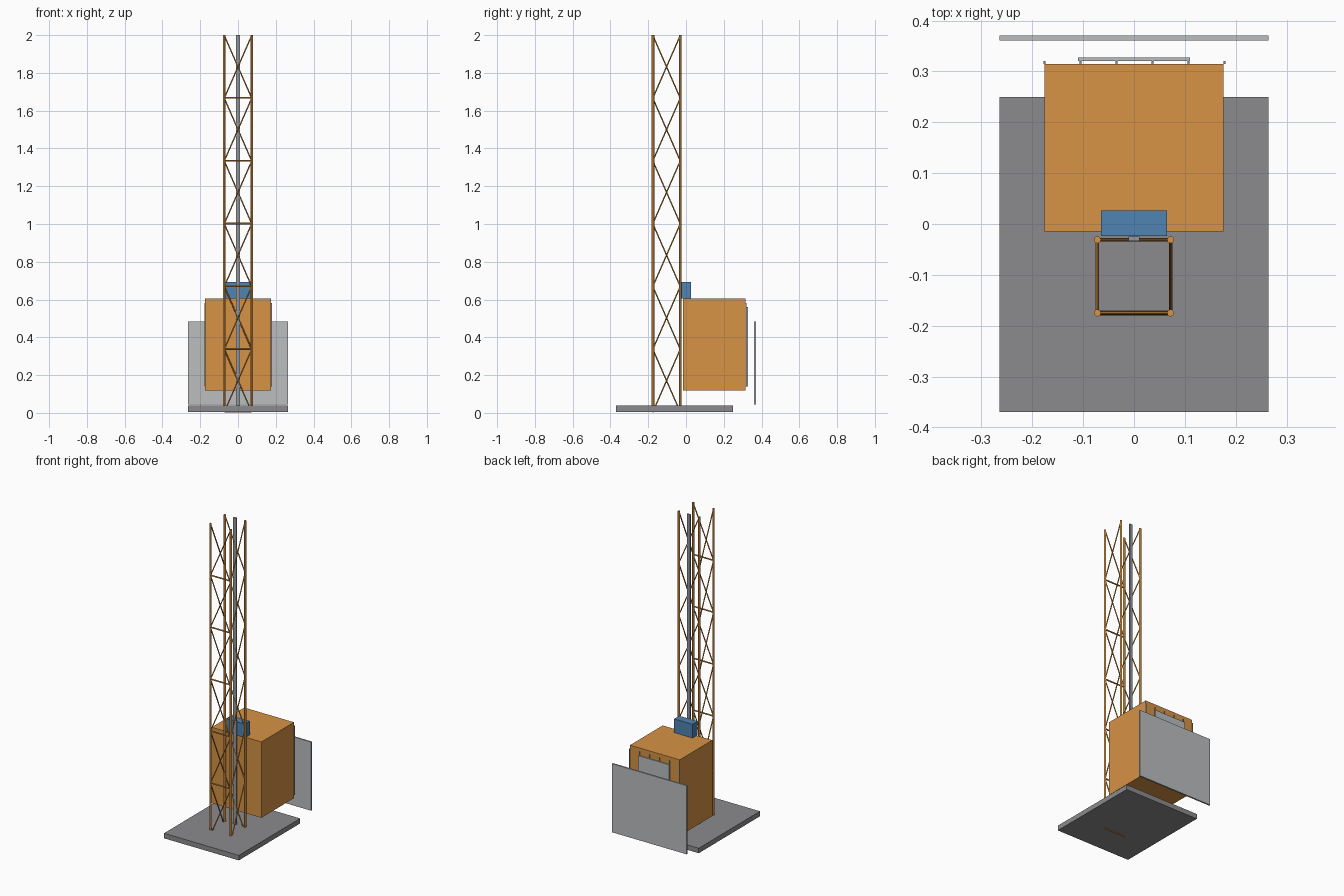
import bpy
from mathutils import Vector

cube = bpy.data.objects.get("Cube")
if cube:
    bpy.data.objects.remove(cube, do_unlink=True)


def material(name, r, g, b):
    m = bpy.data.materials.new(name)
    m.use_nodes = True
    m.diffuse_color = (r, g, b, 1)
    m.node_tree.nodes["Principled BSDF"].inputs["Base Color"].default_value = (r, g, b, 1)
    return m


ORANGE = material("orange paint", 0.68, 0.29, 0.06)
CONCRETE = material("concrete grey", 0.26, 0.26, 0.27)
STEEL = material("steel grey", 0.3, 0.32, 0.35)
PALE = material("pale grey mesh", 0.5, 0.51, 0.53)
BLUE = material("motor blue", 0.08, 0.23, 0.44)


def box(name, low, high, mat):
    low, high = Vector(low), Vector(high)
    bpy.ops.mesh.primitive_cube_add(size=1, location=(low + high) / 2)
    ob = bpy.context.object
    ob.name = name
    ob.scale = high - low
    bpy.ops.object.transform_apply(location=False, rotation=False, scale=True)
    ob.data.materials.append(mat)
    return ob


def rod(name, start, end, radius, mat, sides=8):
    start, end = Vector(start), Vector(end)
    axis = end - start
    bpy.ops.mesh.primitive_cylinder_add(vertices=sides, radius=radius, depth=axis.length,
                                        location=(start + end) / 2)
    ob = bpy.context.object
    ob.name = name
    ob.rotation_euler = axis.to_track_quat('Z', 'Y').to_euler()
    ob.data.materials.append(mat)
    bpy.ops.object.shade_smooth_by_angle()
    return ob


# Ground slab
box("base_slab", (-0.265, -0.37, 0.006), (0.265, 0.25, 0.038), CONCRETE)

# Lattice mast: four legs, spiralling braces, rungs across the front
BOTTOM, TOP, SECTIONS = 0.006, 2.0, 6
HALF, MAST_Y = 0.072, -0.103
corners = [(-HALF, MAST_Y - HALF), (HALF, MAST_Y - HALF),
           (HALF, MAST_Y + HALF), (-HALF, MAST_Y + HALF)]
step = (TOP - BOTTOM) / SECTIONS
for x, y in corners:
    rod("mast_leg", (x, y, BOTTOM), (x, y, TOP), 0.007, ORANGE, 12)
for i in range(SECTIONS):
    z = BOTTOM + i * step
    for k, a in enumerate(corners):
        b = corners[(k + 1) % 4]
        rod("mast_brace", (*a, z), (*b, z + step - 0.003), 0.0035, ORANGE)
    rod("mast_rung", (*corners[0], z), (*corners[1], z), 0.0045, ORANGE)

# Drive rack on the back of the mast
box("rack", (-0.011, -0.033, 0.006), (0.011, -0.025, TOP), STEEL)

# Lift cage with drive motor on its roof
box("cage", (-0.176, -0.015, 0.119), (0.176, 0.315, 0.605), ORANGE)
box("drive_motor", (-0.065, -0.024, 0.605), (0.065, 0.027, 0.693), BLUE)

# Bars and gate on the back of the cage
for i in range(6):
    x = -0.176 + i * 0.0708
    box("cage_bar", (x - 0.002, 0.315, 0.14), (x + 0.002, 0.321, 0.582), STEEL)
box("cage_gate", (-0.11, 0.321, 0.14), (0.11, 0.327, 0.56), PALE)

# Landing fence panel
box("fence_panel", (-0.265, 0.361, 0.045), (0.265, 0.371, 0.484), PALE)
